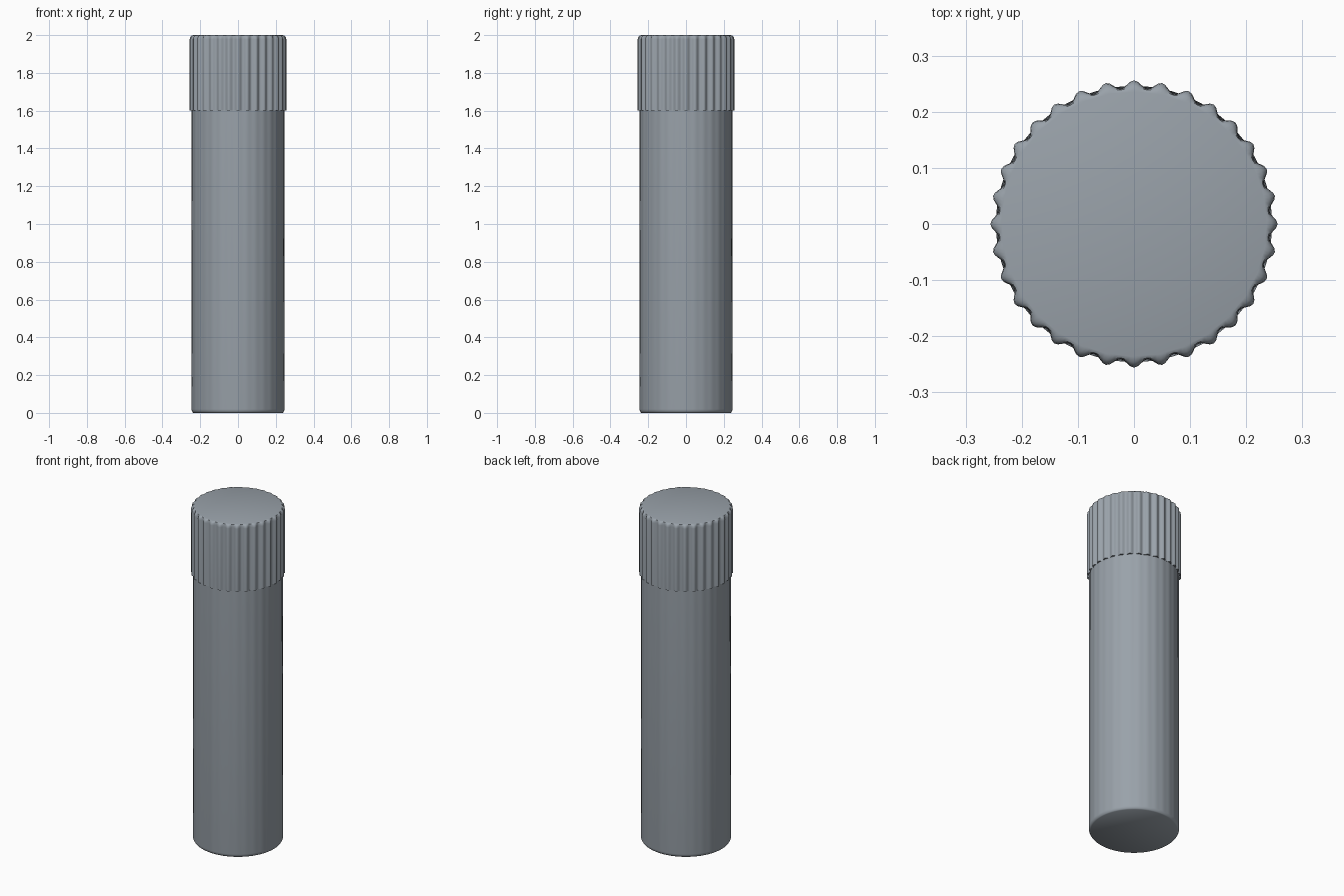
import bpy, bmesh, math

if "Cube" in bpy.data.objects:
    bpy.data.objects.remove(bpy.data.objects["Cube"])

RIDGES = 32
N = RIDGES * 8

metal = bpy.data.materials.new("blue grey metal")
metal.diffuse_color = (0.32, 0.36, 0.40, 1)
metal.use_nodes = True
metal.node_tree.nodes["Principled BSDF"].inputs["Base Color"].default_value = metal.diffuse_color


def fluted_solid(name, rings):
    """Loft closed rings given as (height, mean radius, flute depth)."""
    bm = bmesh.new()
    loops = []
    for z, r, depth in rings:
        loop = []
        for i in range(N):
            a = 2 * math.pi * i / N
            rad = r + depth * math.cos(RIDGES * a)
            loop.append(bm.verts.new((rad * math.cos(a), rad * math.sin(a), z)))
        loops.append(loop)
    for lo, hi in zip(loops, loops[1:]):
        for i in range(N):
            j = (i + 1) % N
            bm.faces.new((lo[i], lo[j], hi[j], hi[i]))
    bm.faces.new(loops[0][::-1])
    bm.faces.new(loops[-1])
    mesh = bpy.data.meshes.new(name)
    bm.to_mesh(mesh)
    bm.free()
    obj = bpy.data.objects.new(name, mesh)
    bpy.context.collection.objects.link(obj)
    mesh.materials.append(metal)
    bpy.ops.object.select_all(action='DESELECT')
    obj.select_set(True)
    bpy.context.view_layer.objects.active = obj
    bpy.ops.object.shade_smooth_by_angle(angle=math.radians(40))
    return obj


# Long shaft: round at the foot, faint flutes growing toward the collar
fluted_solid("shaft", [(0, 0.236, 0), (0.004, 0.241, 0), (0.012, 0.245, 0),
                       (0.02, 0.246, 0), (1.6, 0.244, 0.0015)])

# Knurled collar with a rounded top rim
fluted_solid("collar", [(1.6, 0.249, 0.007), (1.978, 0.249, 0.007),
                        (1.99, 0.2475, 0.006), (1.997, 0.243, 0.003),
                        (2.0, 0.236, 0)])
